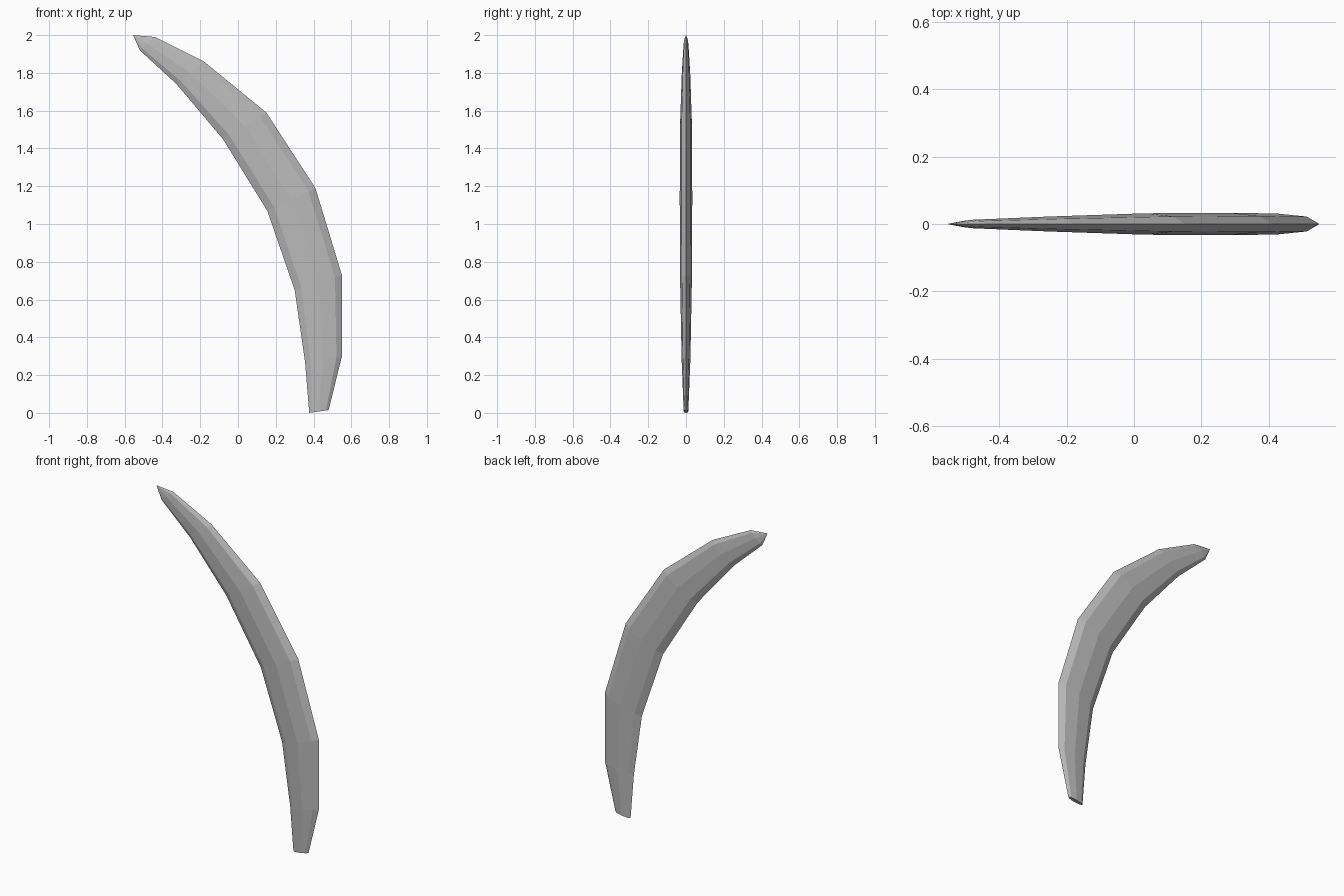
import bpy, bmesh, math
from mathutils import Vector

if "Cube" in bpy.data.objects:
    bpy.data.objects.remove(bpy.data.objects["Cube"])

# Matching stations along the outer and inner edges (x, z), base to tip
OUTER = [(0.48, 0.015), (0.55, 0.30), (0.55, 0.73), (0.41, 1.19),
         (0.15, 1.59), (-0.18, 1.86), (-0.44, 1.99)]
INNER = [(0.377, 0.0), (0.355, 0.27), (0.30, 0.65), (0.155, 1.07),
         (-0.08, 1.45), (-0.325, 1.74), (-0.52, 1.92)]
TIP = (-0.555, 0, 2.0)
SIDES = 8
THICKNESS = 0.118   # half thickness as a share of the width

bm = bmesh.new()

# Flattened octagonal rings
rings = []
for (ox, oz), (ix, iz) in zip(OUTER, INNER):
    outer, inner = Vector((ox, 0, oz)), Vector((ix, 0, iz))
    mid, half = (outer + inner) / 2, (outer - inner) / 2
    depth = Vector((0, half.length * 2 * THICKNESS, 0))
    angles = [2 * math.pi * k / SIDES for k in range(SIDES)]
    rings.append([bm.verts.new(mid + half * math.cos(a) + depth * math.sin(a))
                  for a in angles])

# Skin between rings, base cap and pointed tip
for a, b in zip(rings, rings[1:]):
    for k in range(SIDES):
        n = (k + 1) % SIDES
        bm.faces.new((a[k], a[n], b[n], b[k]))
bm.faces.new(rings[0])
tip = bm.verts.new(TIP)
for k in range(SIDES):
    bm.faces.new((rings[-1][k], rings[-1][(k + 1) % SIDES], tip))
bmesh.ops.recalc_face_normals(bm, faces=bm.faces)

mesh = bpy.data.meshes.new("curved_tusk")
bm.to_mesh(mesh)
bm.free()

grey = bpy.data.materials.new("light grey")
grey.diffuse_color = (0.5, 0.5, 0.5, 1)
grey.use_nodes = True
grey.node_tree.nodes["Principled BSDF"].inputs["Base Color"].default_value = grey.diffuse_color
mesh.materials.append(grey)
bpy.context.collection.objects.link(bpy.data.objects.new("curved_tusk", mesh))
